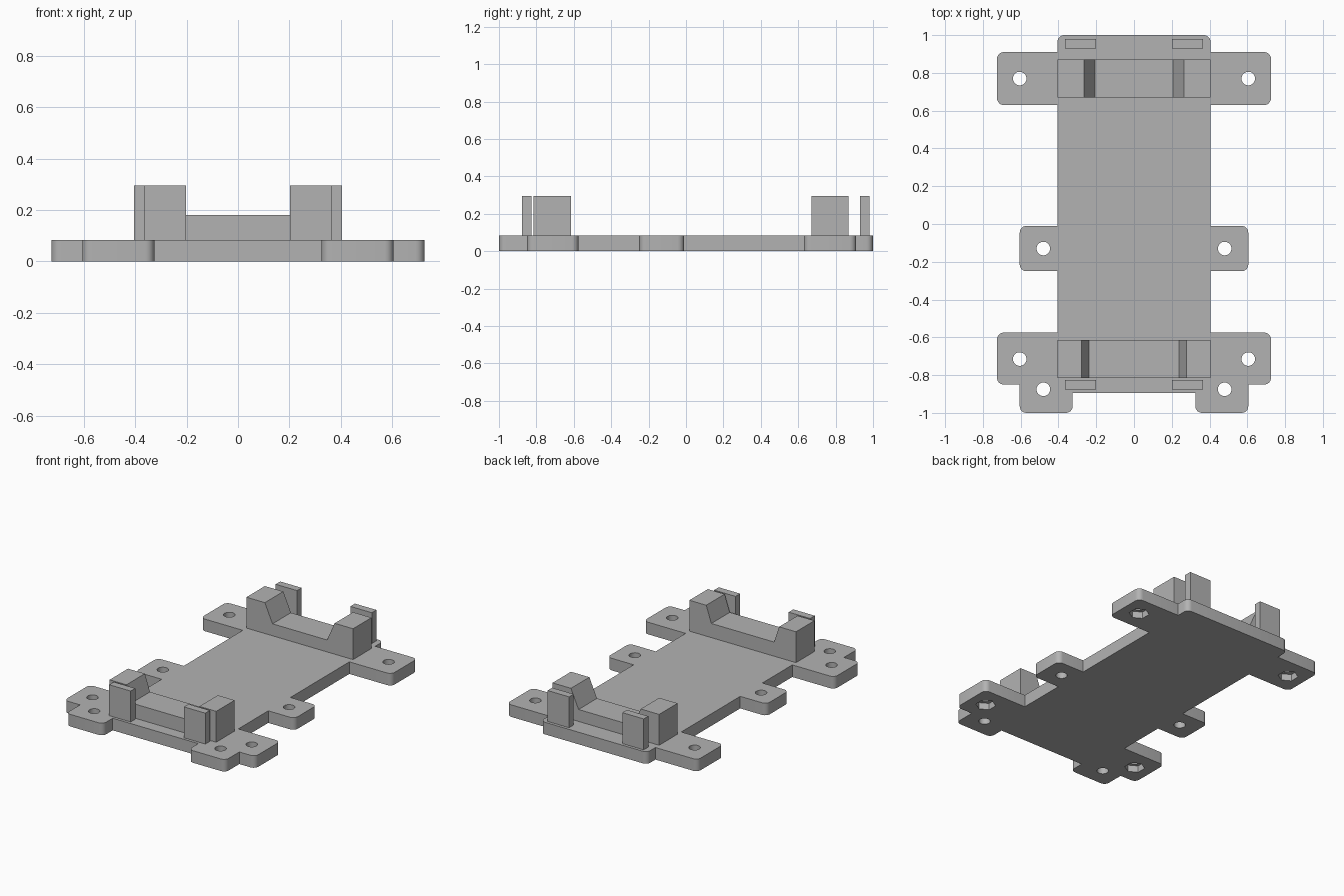
import bpy, bmesh, math
from mathutils import Vector

cube = bpy.data.objects.get("Cube")
if cube:
    bpy.data.objects.remove(cube, do_unlink=True)

grey = bpy.data.materials.new("grey plastic")
grey.use_nodes = True
COLOUR = (0.45, 0.45, 0.45, 1)
grey.diffuse_color = COLOUR
grey.node_tree.nodes["Principled BSDF"].inputs["Base Color"].default_value = COLOUR

PLATE, TOP = 0.083, 0.295


def prisms(name, loops, offset):
    """Extrude each closed loop of 3D points along offset into one object."""
    bm = bmesh.new()
    for loop in loops:
        face = bm.faces.new([bm.verts.new(p) for p in loop])
        out = bmesh.ops.extrude_face_region(bm, geom=[face])
        moved = [v for v in out["geom"] if isinstance(v, bmesh.types.BMVert)]
        bmesh.ops.translate(bm, verts=moved, vec=offset)
    bmesh.ops.recalc_face_normals(bm, faces=bm.faces)
    mesh = bpy.data.meshes.new(name)
    bm.to_mesh(mesh)
    bm.free()
    mesh.materials.append(grey)
    obj = bpy.data.objects.new(name, mesh)
    bpy.context.collection.objects.link(obj)
    return obj


def rounded(points, steps=6):
    """Replace each (x, y, radius) corner by an arc; radius 0 stays sharp."""
    result = []
    for i, (x, y, r) in enumerate(points):
        p = Vector((x, y, 0))
        if r == 0:
            result.append(p)
            continue
        a = (Vector((*points[i - 1][:2], 0)) - p).normalized() * r
        b = (Vector((*points[(i + 1) % len(points)][:2], 0)) - p).normalized() * r
        for k in range(steps + 1):
            t = k / steps * math.pi / 2
            result.append(p + a * (1 - math.sin(t)) + b * (1 - math.cos(t)))
    return result


def ring(x, y, z, radius, sides):
    turn = math.pi / 6 if sides == 6 else 0
    return [(x + radius * math.cos(turn + math.tau * i / sides),
             y + radius * math.sin(turn + math.tau * i / sides), z)
            for i in range(sides)]


# Base plate: right-hand outline mirrored across x
R = 0.035
half = [(0.405, 1.0, R), (0.405, 0.91, 0),
        (0.725, 0.91, R), (0.725, 0.63, R), (0.405, 0.63, 0),
        (0.405, -0.01, 0), (0.605, -0.01, R), (0.605, -0.25, R), (0.405, -0.25, 0),
        (0.405, -0.575, 0), (0.725, -0.575, R), (0.725, -0.85, R),
        (0.605, -0.85, 0), (0.605, -1.0, R), (0.325, -1.0, R), (0.325, -0.895, 0)]
outline = half + [(-x, y, r) for x, y, r in reversed(half)]
base = prisms("base_plate", [rounded(outline)], (0, 0, PLATE))

# Screw holes, with hexagonal nut pockets under the outer four
outer = [(s * 0.605, y) for s in (-1, 1) for y in (0.77, -0.715)]
inner = [(s * 0.48, y) for s in (-1, 1) for y in (-0.13, -0.875)]
cutters = [
    prisms("hole_cutter", [ring(x, y, -0.1, 0.036, 32) for x, y in outer + inner], (0, 0, 0.3)),
    prisms("nut_cutter", [ring(x, y, -0.1, 0.063, 6) for x, y in outer], (0, 0, 0.145)),
]
bpy.context.view_layer.objects.active = base
for cutter in cutters:
    cutter.hide_render = True
    mod = base.modifiers.new("cut", 'BOOLEAN')
    mod.operation, mod.solver, mod.object = 'DIFFERENCE', 'EXACT', cutter
    bpy.ops.object.modifier_apply(modifier=mod.name)
    bpy.data.objects.remove(cutter, do_unlink=True)

bpy.ops.object.select_all(action='DESELECT')
base.select_set(True)
bpy.ops.object.shade_smooth_by_angle(angle=math.radians(30))


# Cradles with sloped inner walls
def cradle(name, y, top_x, floor_x, floor_z):
    side = [(0.405, PLATE), (0.405, TOP), (top_x, TOP), (floor_x, floor_z)]
    profile = side + [(-x, z) for x, z in reversed(side)]
    prisms(name, [[(x, y, z) for x, z in profile]], (0, 0.2, 0))


cradle("back_cradle", 0.67, 0.265, 0.207, 0.165)
cradle("front_cradle", -0.815, 0.277, 0.238, 0.18)

# Upright retaining tabs outside each cradle
for end, y in (("back", 0.93), ("front", -0.876)):
    for side, x in (("right", -0.365), ("left", 0.202)):
        loop = [(x, y, PLATE), (x + 0.163, y, PLATE),
                (x + 0.163, y + 0.05, PLATE), (x, y + 0.05, PLATE)]
        prisms(f"{end}_{side}_tab", [loop], (0, 0, TOP - PLATE))
